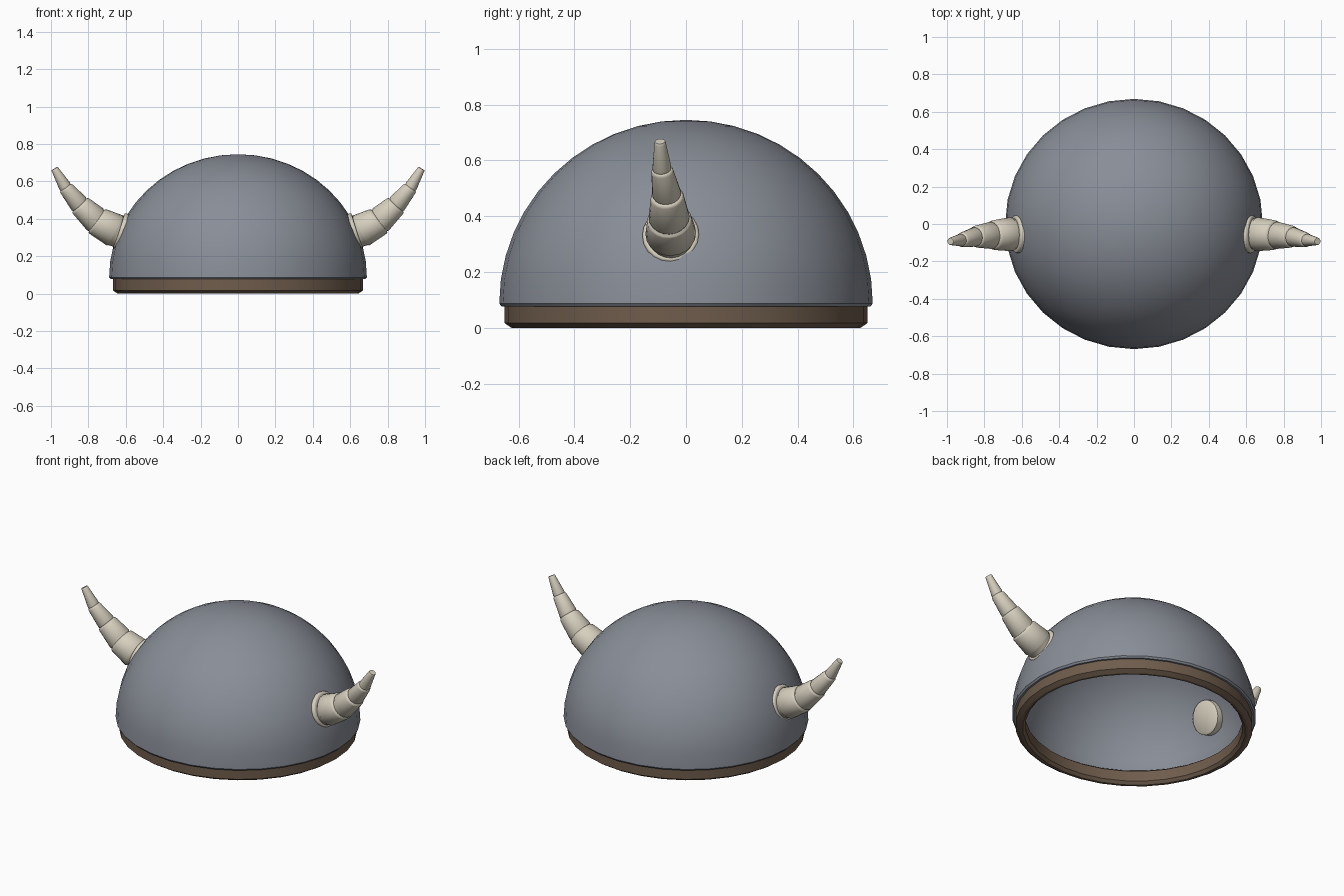
import bpy, bmesh, math
from mathutils import Vector

if "Cube" in bpy.data.objects:
    bpy.data.objects.remove(bpy.data.objects["Cube"])


def material(name, color):
    m = bpy.data.materials.new(name)
    m.diffuse_color = (*color, 1.0)
    m.use_nodes = True
    m.node_tree.nodes["Principled BSDF"].inputs["Base Color"].default_value = m.diffuse_color
    return m


STEEL = material("steel grey", (0.25, 0.27, 0.31))
LEATHER = material("leather brown", (0.160, 0.109, 0.073))
BONE = material("bone", (0.68, 0.63, 0.52))


def finish(name, bm, mat, angle):
    bmesh.ops.recalc_face_normals(bm, faces=bm.faces)
    me = bpy.data.meshes.new(name)
    bm.to_mesh(me)
    bm.free()
    me.materials.append(mat)
    ob = bpy.data.objects.new(name, me)
    bpy.context.collection.objects.link(ob)
    bpy.ops.object.select_all(action='DESELECT')
    ob.select_set(True)
    bpy.context.view_layer.objects.active = ob
    bpy.ops.object.shade_smooth_by_angle(angle=math.radians(angle))
    return ob


def bridge(bm, a, b):
    n = len(a)
    for i in range(n):
        bm.faces.new((a[i], a[(i + 1) % n], b[(i + 1) % n], b[i]))


def lathe(name, profile, mat, closed, angle=35, segs=32, sx=1.03):
    """Spin (radius, z) points around z; an open profile ends on the axis."""
    bm = bmesh.new()
    rings = []
    for r, z in profile:
        rings.append([bm.verts.new((r * sx * math.cos(2 * math.pi * i / segs),
                                    r * math.sin(2 * math.pi * i / segs), z))
                      for i in range(segs)])
    for a, b in zip(rings, rings[1:]):
        bridge(bm, a, b)
    if closed:
        bridge(bm, rings[-1], rings[0])
    bmesh.ops.remove_doubles(bm, verts=bm.verts, dist=1e-5)
    return finish(name, bm, mat, angle)


# Dome: a thin half-sphere shell with a softened lower lip
def arc(r, h, steps=12):
    return [(r * math.cos(math.pi / 2 * i / steps),
             0.087 + h * math.sin(math.pi / 2 * i / steps)) for i in range(steps + 1)]


outer, inner = arc(0.669, 0.658), arc(0.632, 0.621)
outer[-1], inner[-1] = (0.0, outer[-1][1]), (0.0, inner[-1][1])
lathe("dome", inner[::-1] + [(0.637, 0.077), (0.661, 0.077)] + outer, STEEL, False)

# Rim band under the dome with chamfered lower edges
lathe("rim_band", [(0.65, 0.09), (0.65, 0.017), (0.625, 0.0), (0.61, 0.0),
                   (0.595, 0.017), (0.595, 0.08), (0.61, 0.092)], LEATHER, True, 30)


# Horns: rings along a path, mirrored to the other side
def ring(bm, centre, direction, r, n=20):
    d = Vector(direction).normalized()
    u = d.cross(Vector((0, 1, 0))).normalized()
    v = d.cross(u)
    return [bm.verts.new(Vector(centre) + r * (math.cos(2 * math.pi * i / n) * u
                                               + math.sin(2 * math.pi * i / n) * v))
            for i in range(n)]


def tube(name, sections, mat):
    bm = bmesh.new()
    rings = [ring(bm, *s) for s in sections]
    for a, b in zip(rings, rings[1:]):
        bridge(bm, a, b)
    bm.faces.new(rings[0])
    bm.faces.new(rings[-1])
    ob = finish(name, bm, mat, 50)
    ob.modifiers.new("Mirror", 'MIRROR').use_mirror_merge = False
    return ob


# Collar that passes through the dome wall
c0, c1 = Vector((0.555, -0.052, 0.308)), Vector((0.638, -0.055, 0.335))
d = (c1 - c0).normalized()
tube("horn_collar", [(c0, d, 0.088), (c0 + d * 0.008, d, 0.099),
                     (c1 - d * 0.010, d, 0.102), (c1 - d * 0.003, d, 0.099),
                     (c1, d, 0.092)], BONE)

# Stepped horn segments: each starts at a groove and ends in a rounded lip
path = [Vector(p) for p in ((0.652, -0.054, 0.334), (0.757, -0.060, 0.390),
                            (0.846, -0.068, 0.474), (0.922, -0.086, 0.567),
                            (0.981, -0.093, 0.668))]
radii = [(0.091, 0.080), (0.073, 0.060), (0.052, 0.040), (0.034, 0.021)]
dirs = [(path[i + 1] - path[i]).normalized() for i in range(4)]
sections = [(path[0] - dirs[0] * 0.03, dirs[0], 0.08)]
for i, (r0, r1) in enumerate(radii):
    start, end, d = path[i], path[i + 1], dirs[i]
    joint = (d + dirs[i + 1]) if i < 3 else d
    back = (d + dirs[i - 1]) if i else d
    sections += [(start + d * 0.001, back, r0 * 0.94), (start + d * 0.009, back, r0),
                 (end - d * 0.012, joint, r1), (end - d * 0.004, joint, r1 * 0.96),
                 (end, joint, r1 * 0.86)]
tube("horn", sections, BONE)
